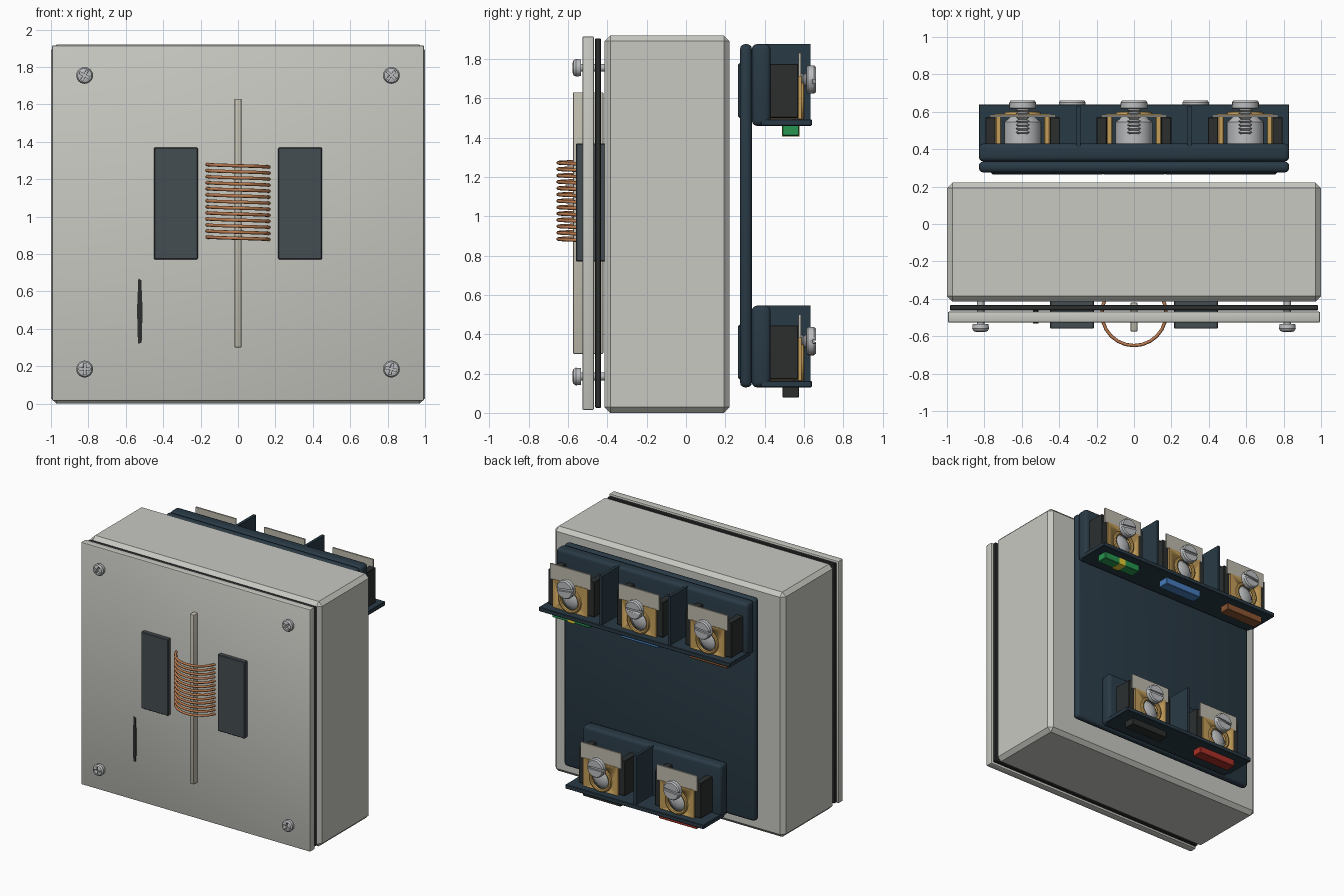
import bpy, bmesh, math
from mathutils import Matrix, Vector

if "Cube" in bpy.data.objects:
    bpy.data.objects.remove(bpy.data.objects["Cube"])


def material(name, r, g, b):
    m = bpy.data.materials.new(name)
    m.diffuse_color = (r, g, b, 1)
    m.use_nodes = True
    m.node_tree.nodes["Principled BSDF"].inputs["Base Color"].default_value = m.diffuse_color
    return m


SHELL = material("shell_grey", 0.58, 0.58, 0.54)
NAVY = material("navy_plastic", 0.022, 0.042, 0.06)
DARK = material("dark_rubber", 0.025, 0.028, 0.028)
SLATE = material("slate", 0.06, 0.075, 0.085)
STEEL = material("steel", 0.5, 0.51, 0.52)
BRASS = material("brass", 0.55, 0.34, 0.1)
COPPER = material("copper", 0.5, 0.2, 0.08)
IVORY = material("ivory", 0.52, 0.5, 0.42)
GREEN = material("green", 0.02, 0.3, 0.08)
YELLOW = material("yellow", 0.75, 0.6, 0.03)
BLUE = material("blue", 0.06, 0.2, 0.5)
BROWN = material("brown", 0.25, 0.09, 0.03)
RED = material("red", 0.4, 0.03, 0.02)


def finish(bm, name, mat):
    bmesh.ops.recalc_face_normals(bm, faces=bm.faces[:])
    me = bpy.data.meshes.new(name)
    bm.to_mesh(me)
    bm.free()
    me.materials.append(mat)
    me.shade_smooth()
    me.set_sharp_from_angle(angle=math.radians(35))
    ob = bpy.data.objects.new(name, me)
    bpy.context.collection.objects.link(ob)
    return ob


def box(name, xs, ys, zs, mat, bevel=0, segs=1, spin=0):
    """Box from axis ranges; spin turns it about its own y axis."""
    bm = bmesh.new()
    bmesh.ops.create_cube(bm, size=1)
    c = Vector([(a + b) / 2 for a, b in (xs, ys, zs)])
    s = [b - a for a, b in (xs, ys, zs)]
    bm.transform(Matrix.Translation(c) @ Matrix.Rotation(spin, 4, 'Y') @ Matrix.Diagonal((*s, 1)))
    if bevel:
        bmesh.ops.bevel(bm, geom=bm.edges[:], offset=bevel, segments=segs, profile=0.5, affect='EDGES')
    return finish(bm, name, mat)


def lathe(name, profile, x, z, mat, n=24, closed=False):
    """Spin (radius, y) points about a y-axis line through x, z."""
    bm = bmesh.new()
    rings = [[bm.verts.new((x + r * math.cos(2 * math.pi * i / n), y,
                            z + r * math.sin(2 * math.pi * i / n))) for i in range(n)]
             for r, y in profile]
    pairs = list(zip(rings, rings[1:]))
    if closed:
        pairs.append((rings[-1], rings[0]))
    else:
        bm.faces.new(rings[0])
        bm.faces.new(rings[-1])
    for a, b in pairs:
        for i in range(n):
            j = (i + 1) % n
            bm.faces.new((a[i], a[j], b[j], b[i]))
    return finish(bm, name, mat)


def cut(ob, cutters):
    for c in cutters:
        mod = ob.modifiers.new("cut", 'BOOLEAN')
        mod.operation, mod.object, mod.solver = 'DIFFERENCE', c, 'EXACT'
    dg = bpy.context.evaluated_depsgraph_get()
    me = bpy.data.meshes.new_from_object(ob.evaluated_get(dg))
    ob.modifiers.clear()
    ob.data = me
    for c in cutters:
        bpy.data.objects.remove(c)


# Housing, gasket and front plate
box("housing", (-1, 1), (-0.415, 0.222), (0, 1.92), SHELL, 0.03)
box("gasket", (-0.985, 0.985), (-0.462, -0.432), (0.025, 1.905), DARK, 0.005)
box("front_plate", (-0.995, 0.995), (-0.527, -0.468), (0.015, 1.915), SHELL, 0.008, 2)

# Cross-head corner screws
for k, (x, z) in enumerate([(-.82, .185), (.82, .185), (-.82, 1.755), (.82, 1.755)]):
    head = lathe("plate_screw_head", [(.042, -.535), (.045, -.56), (.038, -.572), (.025, -.577)], x, z, STEEL)
    cut(head, [box("cutter", (x - a, x + a), (-.6, -.56), (z - b, z + b), STEEL, spin=k * 0.25)
               for a, b in ((.03, .006), (.006, .03))])
    lathe("plate_screw_shaft", [(.02, -.54), (.02, -.41)], x, z, STEEL, 16)

# Magnet blocks, centre rod and side blade
for s in (-1, 1):
    xs = sorted((s * .215, s * .45))
    box("magnet_block", xs, (-.56, -.41), (.77, 1.37), SLATE, 0.005)
box("centre_rod", (-.019, .019), (-.575, -.42), (.3, 1.63), IVORY, 0.006, 2)
bm = bmesh.new()
outline = [(-.535, .32), (-.515, .325), (-.51, .5), (-.517, .66), (-.533, .67), (-.54, .5)]
face = bm.faces.new([bm.verts.new((x, -.533, z)) for x, z in outline])
ext = bmesh.ops.extrude_face_region(bm, geom=[face])
bmesh.ops.translate(bm, vec=(0, .1, 0), verts=[v for v in ext["geom"] if isinstance(v, bmesh.types.BMVert)])
finish(bm, "side_blade", DARK)

# Copper coil wound around the rod
cu = bpy.data.curves.new("copper_coil", 'CURVE')
cu.dimensions, cu.bevel_depth, cu.bevel_resolution = '3D', 0.009, 2
turns, steps = 13, 24
sp = cu.splines.new('POLY')
sp.points.add(turns * steps)
for i, p in enumerate(sp.points):
    a = math.pi + 2 * math.pi * i / steps
    p.co = (.172 * math.cos(a), -.478 + .172 * math.sin(a), 1.28 - .42 * i / (turns * steps), 1)
sp.use_smooth = True
cu.materials.append(COPPER)
bpy.context.collection.objects.link(bpy.data.objects.new("copper_coil", cu))

# Rear base plate
box("rear_base", (-.83, .83), (.275, .335), (.13, 1.875), NAVY, 0.025, 3)


def terminal(x, z, k):
    """Clamp terminal; z is the bottom of its block."""
    box("terminal_back", (x - .17, x + .17), (.264, .29), (z + .04, z + .32), NAVY, 0.01)
    for s in (-1, 1):
        box("terminal_cheek", sorted((x + s * .145, x + s * .2)), (.42, .572), (z + .04, z + .315), DARK, 0.004)
        box("clamp_side", sorted((x + s * .115, x + s * .145)), (.42, .585), (z + .035, z + .245), BRASS, 0.004)
    box("grip_plate", (x - .175, x + .175), (.572, .584), (z + .25, z + .37), IVORY)
    front = box("clamp_front", (x - .15, x + .15), (.572, .588), (z + .035, z + .255), BRASS)
    cut(front, [lathe("cutter", [(.085, .5), (.085, .7)], x, z + .125, BRASS)])
    lathe("clamp_ring", [(.085 + .014 * math.cos(a), .588 + .014 * math.sin(a))
                         for a in [math.pi * i / 4 for i in range(8)]], x, z + .125, BRASS, 28, True)
    lathe("wire_seat", [(.1, .42), (.1, .545), (.08, .56), (.065, .575), (.04, .585), (.015, .59)],
          x, z + .125, STEEL)
    # Threaded screw with slotted head
    thread = [(.036 if i % 2 else .024, .48 + i * .01) for i in range(15)]
    lathe("terminal_screw_thread", thread, x, z + .235, STEEL, 16)
    head = lathe("terminal_screw_head", [(.066, .614), (.072, .62), (.072, .65), (.064, .661)], x, z + .235, STEEL)
    cut(head, [box("cutter", (x - .09, x + .09), (.646, .7), (z + .225, z + .245), STEEL, spin=.12 * k - .1)])


def block(z, half, centres, dividers, chips):
    """Terminal block with pad, ledge, dividers, clamps and colour chips."""
    box("block_pad", (-half, half), (.335, .43), (z, z + .415), NAVY, 0.025, 3)
    box("block_ledge", (-half, half), (.38, .64), (z, z + .033), NAVY, 0.004)
    for x in dividers:
        box("block_divider", (x - .011, x + .011), (.385, .632), (z + .02, z + .415), NAVY)
    for k, (x, m) in enumerate(zip(centres, chips)):
        terminal(x, z, k)
        box("colour_chip", (x - .165, x + .165), (.49, .575), (z - .052, z + .01), m, 0.004)
        if m == GREEN:
            box("chip_stripe", (x - .03, x + .03), (.488, .577), (z - .054, z + .008), YELLOW)


block(1.46, .83, (-.595, 0, .595), (-.297, .297), (BROWN, BLUE, GREEN))
block(.13, .6, (-.33, .33), (0,), (RED, DARK))
